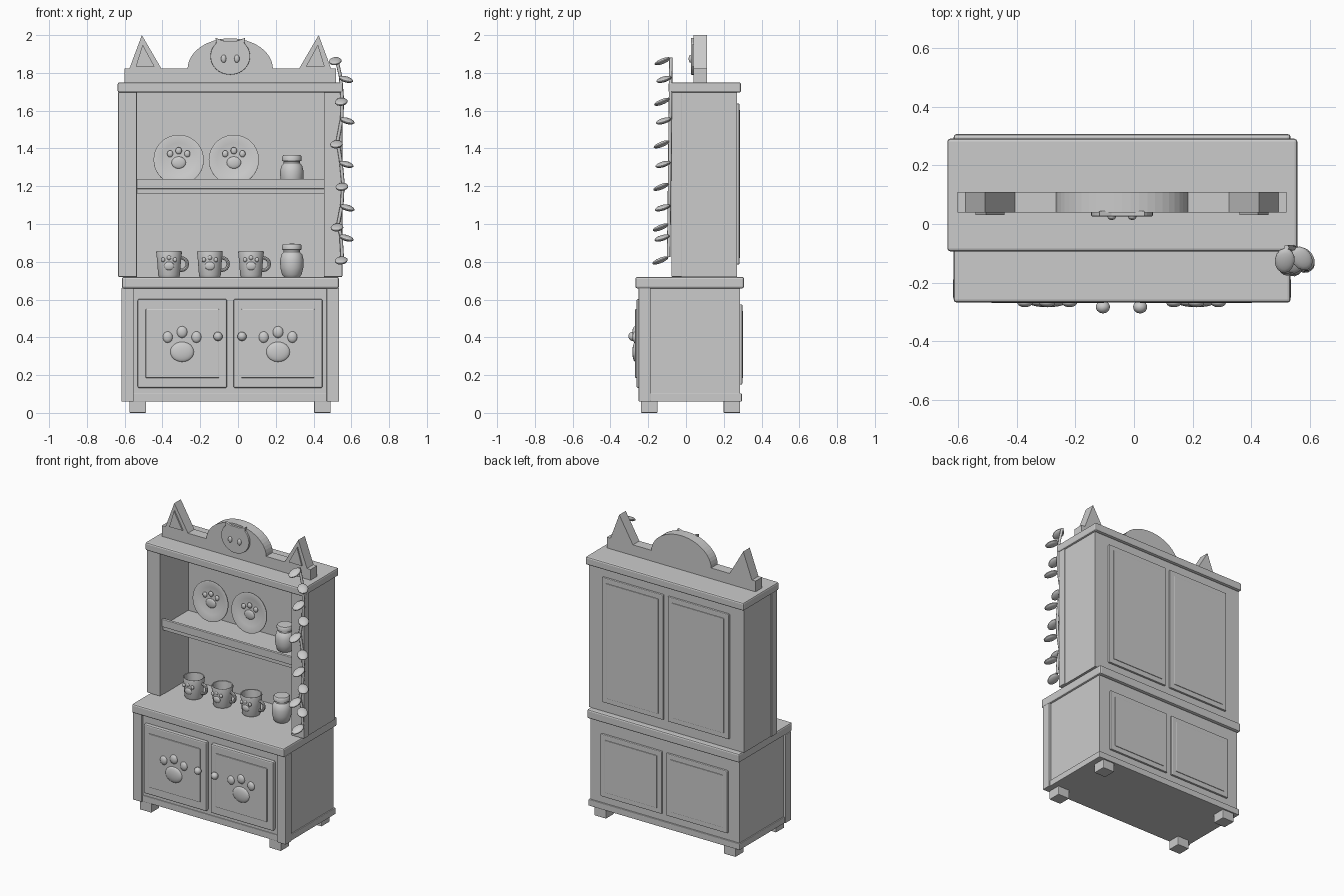
import bpy, bmesh, math
from mathutils import Vector, Matrix

if "Cube" in bpy.data.objects:
    bpy.data.objects.remove(bpy.data.objects["Cube"])

CX = -0.041  # symmetry plane of the cupboard
grey = bpy.data.materials.new("light_grey")
grey.diffuse_color = (0.6, 0.6, 0.6, 1)
grey.use_nodes = True
grey.node_tree.nodes["Principled BSDF"].inputs["Base Color"].default_value = grey.diffuse_color


def finish(name, bm, smooth=False, bevel=0):
    bmesh.ops.recalc_face_normals(bm, faces=bm.faces)
    me = bpy.data.meshes.new(name)
    bm.to_mesh(me)
    bm.free()
    ob = bpy.data.objects.new(name, me)
    bpy.context.collection.objects.link(ob)
    me.materials.append(grey)
    if smooth:
        bpy.ops.object.select_all(action='DESELECT')
        ob.select_set(True)
        bpy.context.view_layer.objects.active = ob
        bpy.ops.object.shade_smooth_by_angle(angle=math.radians(40))
    if bevel:
        m = ob.modifiers.new("bevel", 'BEVEL')
        m.width = bevel
        m.segments = 2
    return ob


def box(name, x0, x1, y0, y1, z0, z1, bevel=0.004):
    bm = bmesh.new()
    mat = Matrix.Translation(((x0 + x1) / 2, (y0 + y1) / 2, (z0 + z1) / 2)) \
        @ Matrix.Diagonal((x1 - x0, y1 - y0, z1 - z0, 1))
    bmesh.ops.create_cube(bm, size=1, matrix=mat)
    return finish(name, bm, bevel=bevel)


def ball(name, loc, radii, rot=Matrix(), seg=20):
    bm = bmesh.new()
    bmesh.ops.create_uvsphere(bm, u_segments=seg, v_segments=seg // 2 + 2, radius=1,
                              matrix=Matrix.Translation(loc) @ rot @ Matrix.Diagonal((*radii, 1)))
    return finish(name, bm, True)


def lathe(name, profile, loc, rot=Matrix(), seg=32):
    bm = bmesh.new()
    vs = [bm.verts.new((r, 0, z)) for r, z in profile]
    es = [bm.edges.new(p) for p in zip(vs, vs[1:])]
    bmesh.ops.spin(bm, geom=vs + es, cent=(0, 0, 0), axis=(0, 0, 1),
                   angle=2 * math.pi, steps=seg)
    bmesh.ops.remove_doubles(bm, verts=bm.verts, dist=1e-5)
    bm.transform(Matrix.Translation(loc) @ rot)
    return finish(name, bm, True)


def prism(name, pts, y0, y1, bevel=0):
    """Extrude an x-z outline from y0 to y1."""
    bm = bmesh.new()
    f = bm.faces.new([bm.verts.new((x, y0, z)) for x, z in pts])
    ext = bmesh.ops.extrude_face_region(bm, geom=[f])
    bmesh.ops.translate(bm, vec=(0, y1 - y0, 0),
                        verts=[v for v in ext['geom'] if isinstance(v, bmesh.types.BMVert)])
    return finish(name, bm, bevel=bevel)


def paw(name, x, y, z, s, depth):
    """Paw print: one large pad and three toes, flattened along y."""
    for i, (dx, dz, rx, rz) in enumerate([(0, 0, .063, .053), (-.076, .078, .026, .03),
                                          (0, .105, .028, .031), (.076, .078, .026, .03)]):
        ball(f"{name}_{'pad' if i == 0 else 'toe'}", (x + dx * s, y, z + dz * s),
             (rx * s, depth, rz * s))


# Feet and lower cabinet
for x in (-0.531, 0.447):
    for y in (-0.195, 0.243):
        box("foot", x - .044, x + .044, y - .044, y + .044, 0, .065)
box("plinth", -.612, .53, -.24, .296, .06, .103)
box("lower_cabinet", -.604, .522, -.235, .285, .09, .665, 0)
for a, b in ((-.618, -.552), (.469, .536)):
    box("lower_front_post", a, b, -.251, -.188, .06, .662)
box("counter", -.615, .534, -.268, .307, .659, .72, .01)

# Doors with raised panel, paw print and knob
for a, b, px, kx in ((-.531, -.058, -.296, -.106), (-.024, .447, .212, .021)):
    box("door", a, b, -.262, -.23, .132, .603, .008)
    box("door_panel", a + .042, b - .042, -.269, -.25, .185, .55, .004)
    paw("door_paw", px, -.268, .323, 1, .016)
    ball("door_knob", (kx, -.283, .405), (.024, .022, .024))

# Back panels, each a frame with a raised field
for a, b in ((-.52, -.058), (-.024, .438)):
    for z0, z1, y in ((.15, .575, .285), (.786, 1.638, .27)):
        box("back_panel", a, b, y - .01, y + .013, z0, z1, .005)
        box("back_panel_field", a + .034, b - .034, y, y + .017, z0 + .034, z1 - .034, .003)

# Upper hutch
box("hutch_back", -.627, .545, .23, .27, .72, 1.7, 0)
for a, b in ((-.627, -.536), (.454, .545)):
    box("hutch_side", a, b, -.03, .24, .72, 1.7, 0)
for a, b in ((-.634, -.536), (.454, .552)):
    box("hutch_front_post", a, b, -.077, -.021, .72, 1.7)
box("hutch_top", -.637, .557, -.093, .291, 1.695, 1.75, .01)
box("shelf", -.54, .458, -.045, .235, 1.161, 1.19, 0)
box("shelf_lip", -.54, .458, -.055, -.035, 1.186, 1.238, .003)

# Crest with arch and pointed ears
box("crest_bar", -.602, .52, .04, .11, 1.745, 1.823, 0)
arch = [(CX + .226 * math.cos(math.pi * i / 24), 1.82 + .163 * math.sin(math.pi * i / 24))
        for i in range(25)]
prism("crest_arch", arch, .04, .11)
for s in (-1, 1):
    prism("crest_ear", [(CX + s * d, z) for d, z in ((.535, 1.82), (.363, 1.82), (.468, 2.0))],
          .04, .11)
    prism("crest_inner_ear", [(CX + s * d, z) for d, z in
                              ((.5, 1.834), (.401, 1.834), (.464, 1.95))], .031, .045)

# Cat face medallion on the arch
face = [(CX + .105 * math.cos(t), 1.888 + .098 * math.sin(t))
        for t in (math.radians(135 + 270 * i / 30) for i in range(31))]
face += [(CX + .078, 1.985), (CX + .035, 1.97), (CX - .035, 1.97), (CX - .078, 1.985)]
prism("cat_face", face, .026, .045, .003)
for s in (-1, 1):
    ball("cat_eye", (CX + s * .035, .024, 1.875), (.014, .01, .021))

# Plates leaning on the shelf
PLATE = [(0, 0), (.085, 0), (.133, .014), (.133, .02), (.125, .022), (.09, .01), (0, .01)]
for x in (-.314, -.022):
    lathe("plate", PLATE, (x, .17, 1.338), Matrix.Rotation(math.radians(84), 4, 'X'), 40)
    paw("plate_paw", x, .157, 1.325, .6, .01)

# Mugs with paw prints and handles
MUG = [(0, 0), (.054, 0), (.058, .01), (.062, .07), (.068, .13), (.066, .136),
       (.06, .134), (.055, .07), (.052, .018), (0, .018)]
for x in (-.365, -.149, .069):
    lathe("mug", MUG, (x, .045, .72))
    paw("mug_paw", x, -.016, .778, .42, .009)
    bm = bmesh.new()
    ring = [bm.verts.new((.033 + .009 * math.cos(i * math.pi / 4), .009 * math.sin(i * math.pi / 4), 0))
            for i in range(8)]
    edges = [bm.edges.new((ring[i], ring[i - 1])) for i in range(8)]
    bmesh.ops.spin(bm, geom=ring + edges, cent=(0, 0, 0), axis=(0, 1, 0),
                   angle=2 * math.pi, steps=16)
    bmesh.ops.remove_doubles(bm, verts=bm.verts, dist=1e-5)
    bm.transform(Matrix.Translation((x + .064, .045, .788)))
    finish("mug_handle", bm, True)

# Lidded jars
JAR = [(0, 0), (.042, 0), (.052, .012), (.061, .05), (.062, .09), (.055, .118), (.043, .132),
       (.043, .142), (.051, .144), (.052, .166), (.046, .174), (0, .176)]
lathe("counter_jar", JAR, (.285, .065, .72))
lathe("shelf_jar", JAR, (.285, .1, 1.19))

# Leafy garland hanging on the right post
stem = [(.52, 1.88), (.543, 1.78), (.552, 1.665), (.55, 1.56), (.527, 1.44), (.545, 1.33),
        (.556, 1.215), (.55, 1.1), (.53, 1.0), (.545, .94), (.552, .825)]
cu = bpy.data.curves.new("garland_stem", 'CURVE')
cu.dimensions = '3D'
cu.bevel_depth = .009
cu.bevel_resolution = 2
cu.use_fill_caps = True
sp = cu.splines.new('POLY')
sp.points.add(len(stem) - 1)
for i, (x, z) in enumerate(stem):
    y = -.08 - .012 * i / 10
    sp.points[i].co = (x, y, z, 1)
    d = Vector((.6, -.75, -.3) if i % 2 else (-.12, -.92, -.38)).normalized()
    side = d.cross(Vector((0, 0, 1))).normalized()
    rot = Matrix((d, side, d.cross(side))).transposed().to_4x4()
    ball("garland_leaf", Vector((x, y, z)) + d * .048, (.046, .034, .014), rot, 14)
ob = bpy.data.objects.new("garland_stem", cu)
cu.materials.append(grey)
bpy.context.collection.objects.link(ob)
